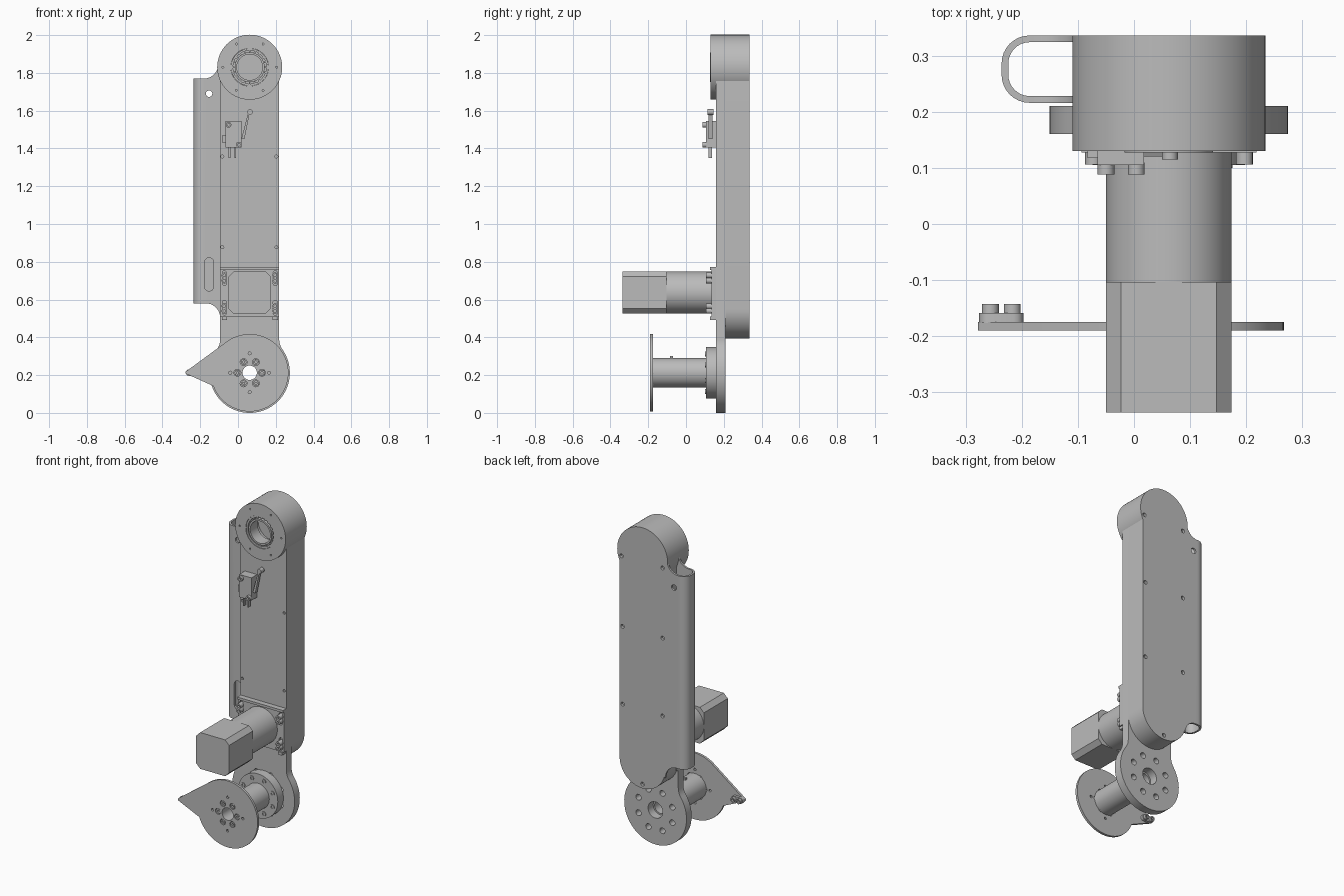
import bpy, bmesh
from math import sin, cos, pi, radians, acos, atan2, hypot
from mathutils import Vector

cube = bpy.data.objects.get("Cube")
if cube:
    bpy.data.objects.remove(cube)

grey = bpy.data.materials.new("plain grey")
grey.use_nodes = True
grey.diffuse_color = (0.5, 0.5, 0.5, 1)
grey.node_tree.nodes["Principled BSDF"].inputs["Base Color"].default_value = (0.5, 0.5, 0.5, 1)

CX = 0.062          # centre line of the arm
TOP_Z, LOW_Z = 1.83, 0.2125
FRONT, SEAM, BACK = 0.16, 0.21, 0.336
HALF = 0.156
parts = []


def finish(name, bm):
    bmesh.ops.recalc_face_normals(bm, faces=bm.faces)
    me = bpy.data.meshes.new(name)
    bm.to_mesh(me)
    bm.free()
    ob = bpy.data.objects.new(name, me)
    bpy.context.collection.objects.link(ob)
    me.materials.append(grey)
    parts.append(ob)
    return ob


def arc(cx, cz, r, a0, a1, n=16):
    return [(cx + r * cos(radians(a0 + (a1 - a0) * i / n)),
             cz + r * sin(radians(a0 + (a1 - a0) * i / n))) for i in range(n + 1)]


def prism(name, pts, lo, hi, axis="y"):
    """Extrude an outline in x,z along y (or an outline in x,y along z)."""
    place = (lambda p, t: (p[0], t, p[1])) if axis == "y" else (lambda p, t: (p[0], p[1], t))
    bm = bmesh.new()
    a = [bm.verts.new(place(p, lo)) for p in pts]
    b = [bm.verts.new(place(p, hi)) for p in pts]
    bm.faces.new(a)
    bm.faces.new(b[::-1])
    for i in range(len(pts)):
        j = (i + 1) % len(pts)
        bm.faces.new((a[i], a[j], b[j], b[i]))
    return finish(name, bm)


def cyl(name, x, z, r, lo, hi, n=24):
    return prism(name, arc(x, z, r, 0, 360, n)[:-1], lo, hi)


def box(name, x0, x1, lo, hi, z0, z1):
    return prism(name, [(x0, z0), (x1, z0), (x1, z1), (x0, z1)], lo, hi)


def tube(name, x, z, r0, r1, lo, hi, n=48):
    """Ring of rectangular section around the y direction."""
    bm = bmesh.new()
    loops = []
    for i in range(n):
        c, s = cos(2 * pi * i / n), sin(2 * pi * i / n)
        loops.append([bm.verts.new((x + r * c, y, z + r * s))
                      for r, y in ((r0, lo), (r1, lo), (r1, hi), (r0, hi))])
    for i in range(n):
        p, q = loops[i], loops[(i + 1) % n]
        for k in range(4):
            m = (k + 1) % 4
            bm.faces.new((p[k], p[m], q[m], q[k]))
    return finish(name, bm)


def slot(name, x, z, r, half, lo, hi):
    return prism(name, arc(x, z + half, r, 0, 180) + arc(x, z - half, r, 180, 360), lo, hi)


def cut(ob, cutters):
    """Bore the cutters out of a part and bake the result."""
    for c in cutters:
        m = ob.modifiers.new("bore", "BOOLEAN")
        m.operation, m.solver, m.object = "DIFFERENCE", "EXACT", c
    bpy.context.view_layer.update()
    me = bpy.data.meshes.new_from_object(ob.evaluated_get(bpy.context.evaluated_depsgraph_get()))
    ob.modifiers.clear()
    ob.data = me


def discard(cutters):
    for c in cutters:
        parts.remove(c)
        bpy.data.objects.remove(c)


def ring_points(r, n, start=0):
    return [(CX + r * cos(radians(start) + 2 * pi * i / n),
             LOW_Z + r * sin(radians(start) + 2 * pi * i / n)) for i in range(n)]


# Arm plate: long strap blending into the round lower end
R, RF = 0.2125, 0.1
off = HALF + RF
dz = (((R + RF) ** 2) - off ** 2) ** 0.5
ang = atan2(dz, off) * 180 / pi
outline = (arc(CX, TOP_Z, HALF, 0, 180, 24)
           + arc(CX - off, LOW_Z + dz, RF, 0, -ang, 6)
           + arc(CX, LOW_Z, R, 180 - ang, 360 + ang, 60)[1:-1]
           + arc(CX + off, LOW_Z + dz, RF, 180 + ang, 180, 6))
arm = prism("arm_plate", outline, FRONT, SEAM)

# Rear housing and upper drum
housing = prism("housing", arc(CX, TOP_Z, HALF, 0, 180, 32) + arc(CX, 0.55, HALF, 180, 360, 32),
                SEAM, BACK)
drum = cyl("upper_drum", CX, TOP_Z, 0.172, 0.13, BACK, 64)

recess = cyl("recess", CX, TOP_Z, 0.1, 0.1, 0.25, 48)
arm_holes = [cyl("hole", x, z, 0.018, 0.1, 0.3) for x, z in ring_points(0.125, 8, 22.5)]
arm_holes.append(cyl("hole", CX, LOW_Z, 0.05, 0.1, 0.3, 32))
front_holes = [cyl("hole", x, z, 0.008, 0.1, 0.18, 12) for x in (-0.083, 0.203) for z in (0.877, 1.357)]
rear_holes = [cyl("hole", x, z, 0.012, 0.32, 0.36, 16) for x in (-0.075, 0.198)
              for z in (0.877, 1.357)]
rear_holes.append(cyl("hole", CX, 0.42, 0.012, 0.32, 0.36, 16))
drum_holes = [cyl("hole", x, 1.79, 0.012, 0.32, 0.36, 16) for x in (-0.075, 0.205)]
face_holes = [cyl("hole", x, z, 0.005, 0.11, 0.15, 10)
              for x, z in [p for i, p in enumerate(arc(CX, TOP_Z, 0.142, 0, 360, 6)) if i < 6]]
cut(arm, [recess] + arm_holes + front_holes)
cut(housing, [recess] + rear_holes + drum_holes)
cut(drum, [recess] + drum_holes + face_holes)
discard([recess] + arm_holes + front_holes + rear_holes + drum_holes + face_holes)

# Bearing in the drum
tube("bearing_outer_race", CX, TOP_Z, 0.088, 0.099, 0.133, 0.2)
tube("bearing_inner_race", CX, TOP_Z, 0.068, 0.079, 0.127, 0.2)
tube("bearing_cage", CX, TOP_Z, 0.078, 0.089, 0.15, 0.19)
for x, z in arc(CX, TOP_Z, 0.0835, 0, 360, 20)[:-1]:
    cyl("bearing_roller", x, z, 0.005, 0.137, 0.16, 10)

# Cable channel: thin U wall along the arm's right side
def u_path(d):
    x, lo, hi, r = -0.236 + d, 0.216 + d, BACK - d, 0.05 - d
    return ([(-0.09, hi)] + arc(x + r, hi - r, r, 90, 180, 8)
            + arc(x + r, lo + r, r, 180, 270, 8) + [(-0.09, lo)])


channel = prism("cable_channel", u_path(0) + u_path(0.012)[::-1], 0.5, 1.85, "z")
trims = [
    prism("trim", [(-0.3, 1.77)] + arc(-0.18, 1.845, 0.075, -90, 0, 10)
          + [(-0.105, 2), (-0.3, 2)], 0.1, 0.4),
    prism("trim", [(-0.3, 0.58)] + arc(-0.17, 0.505, 0.075, 90, 0, 10)
          + [(-0.095, 0.4), (-0.3, 0.4)], 0.1, 0.4),
    cyl("hole", -0.153, 1.69, 0.017, 0.1, 0.4),
    slot("hole", -0.153, 0.733, 0.024, 0.064, 0.15, 0.27)]
cut(channel, trims)
discard(trims)

# Motor mount with adjustment slots
mount = box("motor_mount", CX - HALF, CX + HALF, 0.135, FRONT, 0.51, 0.757)
SX = (-0.072, 0.197)
slots = [slot("hole", x, z, 0.011, 0.028, 0.1, 0.15) for x in SX for z in (0.557, 0.713)]
cut(mount, slots)
discard(slots)
box("mount_top_lip", CX - HALF, CX + HALF, 0.127, FRONT, 0.757, 0.772)
for x in SX:
    box("mount_foot", x - 0.014, x + 0.014, 0.127, FRONT, 0.492, 0.51)
    for z in (0.54, 0.565, 0.7, 0.728):
        tube("mount_screw", x, z, 0.007, 0.015, 0.106, 0.15, 16)

# Motor: round gearbox and chamfered block
MZ, H, C = 0.637, 0.112, 0.027
cyl("motor_gearbox", CX, MZ, H, -0.11, 0.15, 64)
prism("motor_block", [(CX + sx * a, MZ + sz * b) for sx, sz, a, b in (
    (1, 1, H, H - C), (1, 1, H - C, H), (-1, 1, H - C, H), (-1, 1, H, H - C),
    (-1, -1, H, H - C), (-1, -1, H - C, H), (1, -1, H - C, H), (1, -1, H, H - C))], -0.336, -0.103)

# Limit switch with lever, roller and terminals
box("switch_body", -0.065, 0.018, 0.105, FRONT, 1.405, 1.545)
for x, z in ((-0.05, 1.525), (0.004, 1.42)):
    tube("switch_screw", x, z, 0.007, 0.015, 0.088, 0.11, 16)
prism("switch_lever", [(0.018, 1.45), (0.034, 1.45), (0.062, 1.59), (0.054, 1.59)], 0.12, 0.14)
slot("switch_roller", 0.064, 1.593, 0.014, 0.001, 0.115, 0.145)
for x in (-0.045, -0.015):
    box("switch_terminal", x - 0.004, x + 0.004, 0.118, 0.138, 1.35, 1.41)
box("side_terminal", -0.083, -0.06, 0.118, 0.138, 1.43, 1.47)

# Lower hub
hub = tube("hub_flange", CX, LOW_Z, 0.04, 0.136, 0.105, FRONT, 64)
tube("hub_shaft", CX, LOW_Z, 0.04, 0.078, -0.176, 0.11)
for x, z in ring_points(0.108, 8, 22.5):
    tube("hub_screw", x, z, 0.007, 0.014, 0.1, 0.11, 16)
bpy_screw = box("set_screw", CX - 0.008, CX + 0.008, -0.085, -0.07, 0.28, 0.302)

# Indicator disc with a pointed side
DR = 0.205
tangent = 180 - acos(DR / 0.337) * 180 / pi
disc = prism("indicator_disc", arc(CX, LOW_Z, DR, tangent, -160, 72)
             + arc(-0.27, 0.2135, 0.008, 240, 120, 6), -0.19, -0.175)
bores = [cyl("hole", x, z, 0.018, -0.3, 0) for x, z in ring_points(0.065, 6)]
bores += [cyl("hole", x, z, 0.008, -0.3, 0, 12) for x, z in ring_points(0.103, 4)]
bores.append(cyl("hole", CX, LOW_Z, 0.038, -0.3, 0, 32))
cut(disc, bores)
discard(bores)
for x, z in ring_points(0.065, 6):
    tube("disc_screw", x, z, 0.006, 0.015, -0.188, -0.172, 16)

# Sensor tab behind the pointer
slot_tab = prism("pointer_tab", arc(-0.215, 0.213, 0.018, -90, 90, 8)
                 + arc(-0.258, 0.213, 0.018, 90, 270, 8), -0.176, -0.159)
for x in (-0.256, -0.217):
    tube("pointer_screw", x, 0.213, 0.007, 0.015, -0.16, -0.143, 16)

# Smooth rounded walls, keep edges sharp
bpy.ops.object.select_all(action="DESELECT")
for ob in parts:
    ob.select_set(True)
bpy.context.view_layer.objects.active = parts[0]
bpy.ops.object.shade_smooth_by_angle(angle=radians(30))
